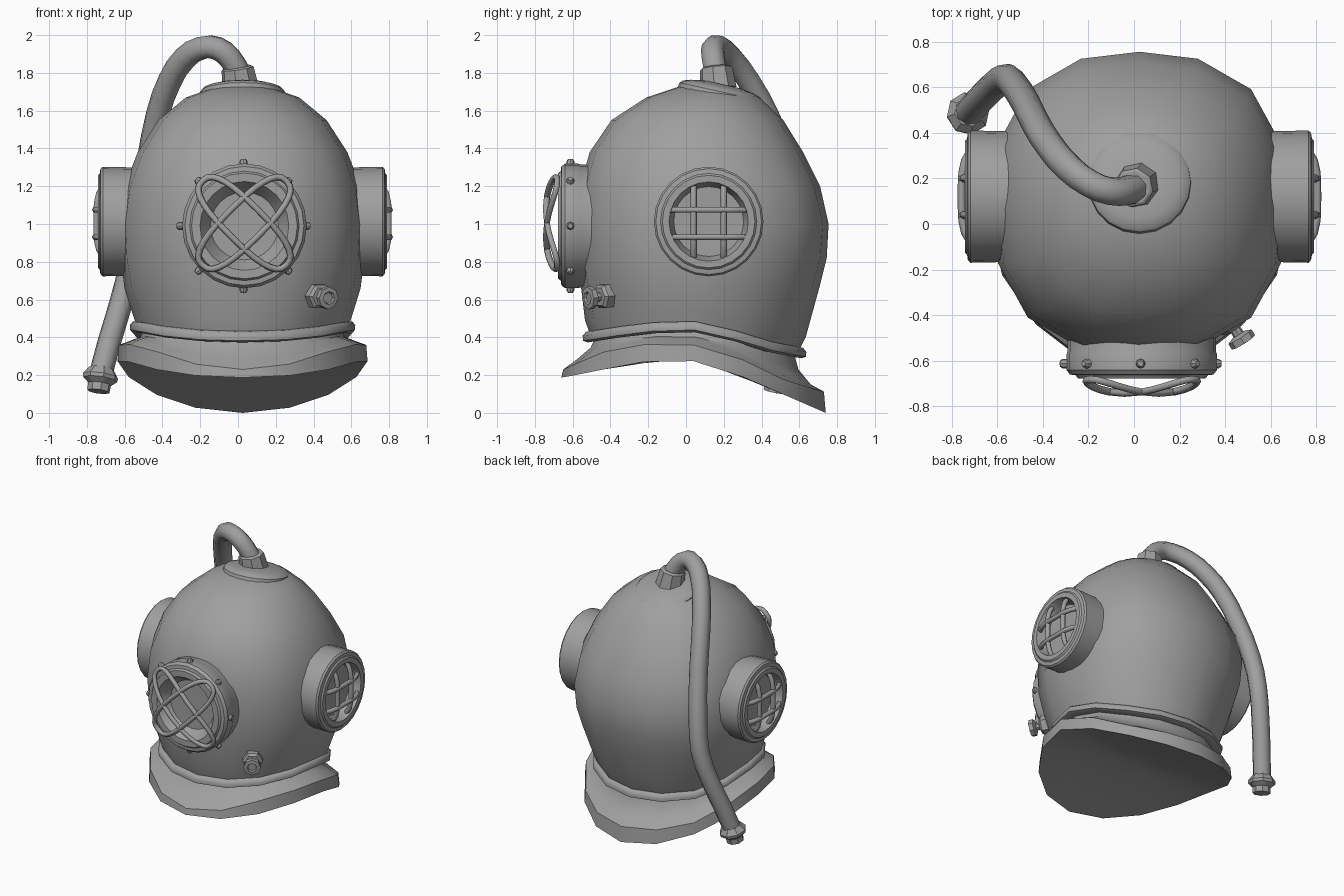
import bpy, bmesh, math
from mathutils import Vector

if "Cube" in bpy.data.objects:
    bpy.data.objects.remove(bpy.data.objects["Cube"])

grey = bpy.data.materials.new("matte_grey")
grey.use_nodes = True
grey.diffuse_color = (0.35, 0.35, 0.35, 1)
grey.node_tree.nodes["Principled BSDF"].inputs["Base Color"].default_value = (0.35, 0.35, 0.35, 1)

CX = 0.024          # middle of the helmet in x
SIDES = 16


def loft(name, rings, angle=35):
    """Skin a list of equal-length point rings; cap the open ends."""
    bm = bmesh.new()
    rows = [[bm.verts.new(p) for p in ring] for ring in rings]
    n = len(rows[0])
    for a, b in zip(rows, rows[1:]):
        for i in range(n):
            j = (i + 1) % n
            bm.faces.new((a[i], a[j], b[j], b[i]))
    for ring, row in ((rings[0], rows[0]), (rings[-1], rows[-1])):
        if (Vector(ring[0]) - Vector(ring[n // 2])).length > 1e-4:
            bm.faces.new(row)
    bmesh.ops.remove_doubles(bm, verts=bm.verts, dist=1e-5)
    bmesh.ops.recalc_face_normals(bm, faces=bm.faces)
    mesh = bpy.data.meshes.new(name)
    bm.to_mesh(mesh)
    bm.free()
    mesh.shade_smooth()
    mesh.set_sharp_from_angle(angle=math.radians(angle))
    mesh.materials.append(grey)
    obj = bpy.data.objects.new(name, mesh)
    bpy.context.collection.objects.link(obj)


def turned(name, profile, origin, axis, n=24, angle=35):
    """Spin a (radius, height) profile about an axis."""
    q = Vector(axis).to_track_quat('Z', 'Y')
    rings = []
    for r, h in profile:
        rings.append([Vector(origin) + q @ Vector((r * math.cos(t), r * math.sin(t), h))
                      for t in (math.tau * i / n for i in range(n))])
    loft(name, rings, angle)


def tube(name, points, radius, closed=False, smooth=False, res=1):
    """Round rod along a path."""
    cu = bpy.data.curves.new(name, 'CURVE')
    cu.dimensions = '3D'
    cu.bevel_depth = radius
    cu.bevel_resolution = res
    cu.use_fill_caps = True
    cu.resolution_u = 2
    sp = cu.splines.new('BEZIER' if smooth else 'POLY')
    pts = sp.bezier_points if smooth else sp.points
    pts.add(len(points) - 1)
    for p, co in zip(pts, points):
        if smooth:
            p.co = co
            p.handle_left_type = p.handle_right_type = 'AUTO'
        else:
            p.co = (*co, 1)
    sp.use_cyclic_u = closed
    sp.use_smooth = True
    cu.materials.append(grey)
    obj = bpy.data.objects.new(name, cu)
    bpy.context.collection.objects.link(obj)


def interp(table, v):
    """Piecewise linear lookup."""
    for (a, fa), (b, fb) in zip(table, table[1:]):
        if v <= b:
            return fa + (fb - fa) * max(0, (v - a) / (b - a))
    return table[-1][1]


def oval(rx, ry, cy, height, bulge=0.0):
    """Ring around the helmet whose height depends on y; bulge swells its diagonals."""
    pts = []
    for i in range(SIDES):
        t = math.tau * i / SIDES
        k = 1 + bulge * math.sin(2 * t) ** 2
        y = cy + ry * k * math.sin(t)
        pts.append((CX + rx * k * math.cos(t), y, height(y)))
    return pts


# Wavy heights of the neck band and of the breastplate edge
def neck_z(y):
    return interp([(-0.54, 0.40), (-0.25, 0.445), (0, 0.465), (0.2, 0.43), (0.4, 0.36), (0.63, 0.315)], y)


def plate_top(y):
    return interp([(-0.65, 0.23), (-0.45, 0.32), (-0.2, 0.365), (0.02, 0.365),
                   (0.26, 0.3), (0.55, 0.16), (0.74, 0.11)], y)


def plate_bottom(y):
    return interp([(-0.65, 0.187), (-0.24, 0.27), (0.02, 0.28), (0.28, 0.2), (0.74, 0.0)], y)


# Helmet dome: z, radius across, radius in depth, y centre, diagonal bulge
dome = [(1.73, 0.13, 0.13, 0.1, 0), (1.67, 0.30, 0.30, 0.09, 0.02), (1.55, 0.445, 0.455, 0.06, 0.04),
        (1.38, 0.555, 0.565, 0.055, 0.05), (1.2, 0.625, 0.635, 0.075, 0.06),
        (1.0, 0.65, 0.665, 0.09, 0.065), (0.82, 0.645, 0.66, 0.085, 0.055),
        (0.66, 0.625, 0.63, 0.075, 0.03)]
rings = [oval(rx, ry, cy, lambda y, z=z: z, k) for z, rx, ry, cy, k in dome]
rings.append(oval(0.59, 0.585, 0.05, lambda y: neck_z(y) + 0.09))
rings.append(oval(0.56, 0.55, 0.045, neck_z))
loft("helmet_dome", rings, 60)

# Raised band around the neck
band = [(0.54, 0.03), (0.58, 0.027), (0.597, 0.008), (0.595, -0.018), (0.57, -0.03), (0.52, -0.03)]
loft("neck_band", [oval(r, r - 0.005, 0.045, lambda y, d=d: neck_z(y) + d) for r, d in band], 50)

# Breastplate: neck, flared skirt, thick rim and closed underside
plate = [oval(0.53, 0.53, 0.045, lambda y: neck_z(y) - 0.02),
         oval(0.54, 0.55, 0.045, lambda y: 0.5 * neck_z(y) + 0.5 * plate_top(y) - 0.005),
         oval(0.60, 0.62, 0.04, lambda y: plate_top(y) + 0.02),
         oval(0.655, 0.69, 0.04, plate_top, -0.03),
         oval(0.662, 0.70, 0.04, plate_bottom, -0.03)]
for k in (0.75, 0.5, 0.25, 0):
    plate.append(oval(0.662 * k, 0.70 * k, 0.04, plate_bottom, -0.03))
loft("breastplate", plate, 40)

# Front window: frame with recessed pane
FZ = 0.99
FX = CX + 0.01
turned("front_window",
       [(0.325, 0.42), (0.325, 0.56), (0.33, 0.57), (0.33, 0.64), (0.315, 0.66), (0.29, 0.663),
        (0.28, 0.677), (0.235, 0.677), (0.18, 0.59), (0, 0.587)],
       (FX, 0, FZ), (0, -1, 0))
for i in range(8):
    t = math.tau * i / 8
    d = Vector((math.cos(t), 0, math.sin(t)))
    turned("frame_stud", [(0.021, 0.31), (0.021, 0.342), (0.013, 0.354), (0, 0.355)],
           (FX - 0.005, -0.612, FZ), d, 8)

# Front guard: two crossed, domed oval loops
for s in (1, -1):
    loop = []
    for i in range(28):
        t = math.tau * i / 28
        c, n = math.cos(t), math.sin(t)
        u = 0.315 * math.copysign(abs(c) ** 0.75, c)
        v = 0.1 * math.copysign(abs(n) ** 0.75, n)
        y = -0.742 + 0.06 * (u / 0.315) ** 2
        loop.append((FX + (u - v) * 0.707, y, FZ + 0.015 + s * (u + v) * 0.707))
    tube("front_guard_loop", loop, 0.017, closed=True)

# Side windows with barred guards
WY, WZ = 0.12, 1.013
for s, side in ((1, "left"), (-1, "right")):
    turned(side + "_window",
           [(0.285, 0.5), (0.29, 0.74), (0.28, 0.752), (0.255, 0.756), (0.245, 0.766),
            (0.21, 0.766), (0.185, 0.69), (0, 0.685)],
           (CX, WY, WZ), (s, 0, 0))
    for off in (-0.08, 0.08):
        upright, crossbar = [], []
        for i in range(9):
            k = i / 4 - 1
            x = CX + s * (0.78 - 0.045 * k ** 4)
            upright.append((x - s * 0.005, WY + off, WZ + 0.2 * k))
            crossbar.append((x, WY + 0.21 * k, WZ - 0.01 + off * 0.9))
        tube(side + "_guard_upright", upright, 0.017)
        tube(side + "_guard_crossbar", crossbar, 0.017)

# Crown plate and hose connector on top
turned("crown_plate", [(0.235, -0.08), (0.225, 0.0), (0.21, 0.015), (0.17, 0.028), (0.1, 0.04), (0, 0.04)],
       (CX, 0.185, 1.7), (0, 0.22, 1), 20)
turned("hose_socket", [(0.1, 0), (0.087, 0.11), (0.075, 0.118), (0, 0.118)],
       (CX - 0.01, 0.17, 1.715), (-0.15, -0.1, 1), 8)

# Air hose, arching over and hanging down behind
hose = [(0.01, 0.16, 1.79), (-0.04, 0.145, 1.875), (-0.11, 0.145, 1.93), (-0.19, 0.175, 1.933),
        (-0.28, 0.24, 1.88), (-0.36, 0.33, 1.76), (-0.425, 0.43, 1.58), (-0.475, 0.53, 1.33),
        (-0.53, 0.615, 1.03), (-0.565, 0.64, 0.8), (-0.62, 0.60, 0.58), (-0.68, 0.54, 0.38),
        (-0.725, 0.49, 0.21)]
tube("air_hose", hose, 0.064, smooth=True, res=2)
turned("hose_end", [(0.066, 0), (0.095, 0.04), (0.092, 0.06), (0.062, 0.085), (0.06, 0.125), (0, 0.125)],
       (-0.722, 0.493, 0.235), (-0.14, -0.2, -1), 8)

# Exhaust valve on the lower left front
base, out = Vector((0.405, -0.4, 0.622)), (0.53, -0.84, -0.1)
turned("valve_nut", [(0.07, 0), (0.07, 0.055), (0.055, 0.07), (0, 0.07)], base, out, 6)
turned("valve_stem", [(0.025, 0.06), (0.025, 0.13)], base, out, 8)
turned("valve_wheel", [(0.03, 0.1), (0.06, 0.112), (0.06, 0.142), (0.035, 0.145), (0.028, 0.133), (0, 0.133)],
       base, out, 8)
